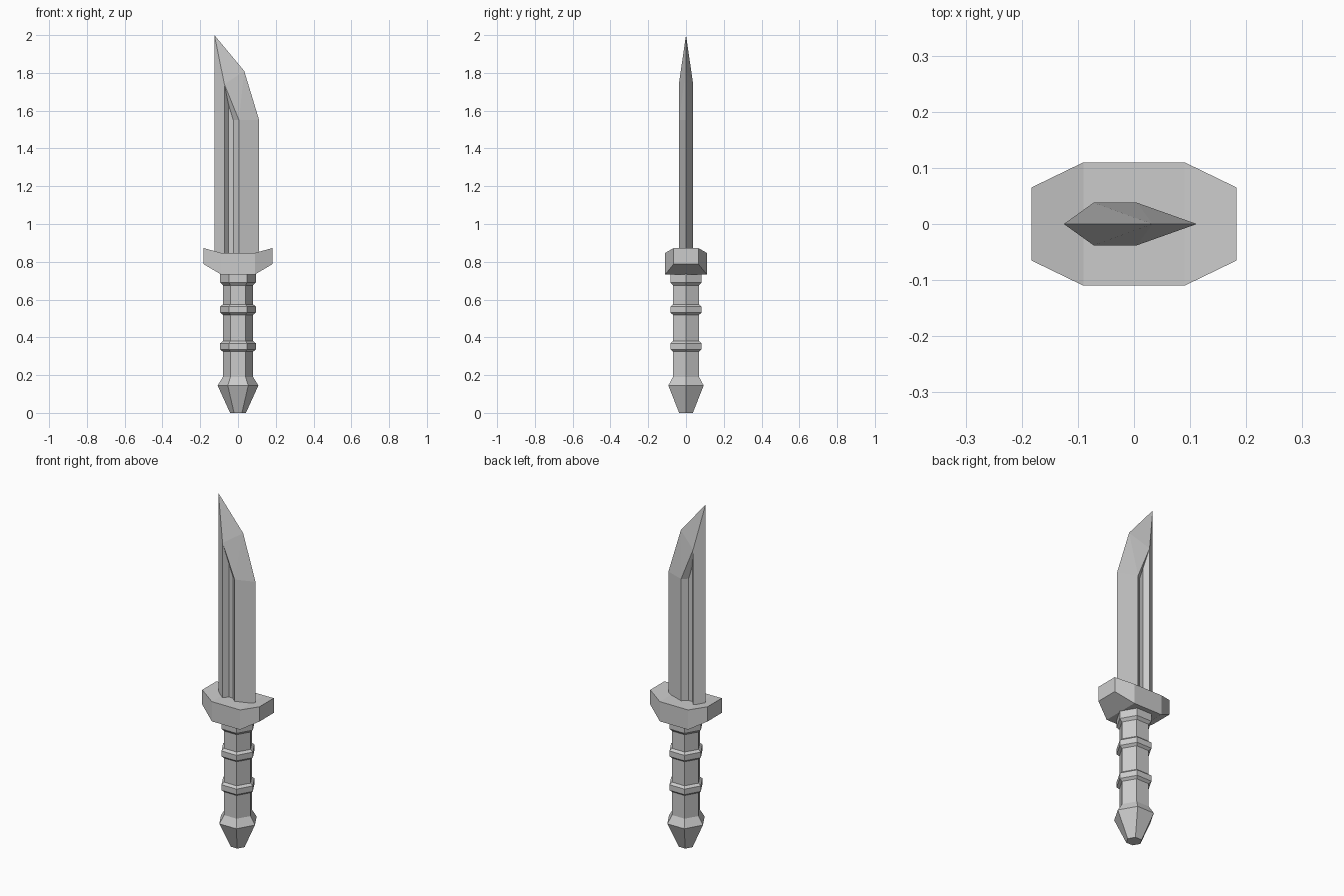
import bpy
import bmesh
from math import cos, sin, pi

if "Cube" in bpy.data.objects:
    bpy.data.objects.remove(bpy.data.objects["Cube"])


def finish(name, bm):
    bmesh.ops.remove_doubles(bm, verts=bm.verts[:], dist=1e-5)
    bmesh.ops.recalc_face_normals(bm, faces=bm.faces[:])
    mesh = bpy.data.meshes.new(name)
    bm.to_mesh(mesh)
    bm.free()
    obj = bpy.data.objects.new(name, mesh)
    bpy.context.collection.objects.link(obj)
    return obj


def loft(name, rings):
    """Join equal-length point rings and cap both ends."""
    bm = bmesh.new()
    loops = [[bm.verts.new(p) for p in ring] for ring in rings]
    n = len(loops[0])
    for a, b in zip(loops, loops[1:]):
        for i in range(n):
            j = (i + 1) % n
            bm.faces.new((a[i], a[j], b[j], b[i]))
    bm.faces.new(loops[0])
    bm.faces.new(loops[-1])
    return finish(name, bm)


# Handle: six-sided grip with pommel, two grip rings and a top collar
GRIP, RING = 0.08, 0.095
profile = [(0.042, 0), (0.108, 0.145), (GRIP, 0.19)]
for z in (0.352, 0.547):
    profile += [(GRIP, z - 0.028), (RING, z - 0.016),
                (RING, z + 0.016), (GRIP, z + 0.028)]
profile += [(GRIP, 0.675), (RING, 0.69), (RING, 0.74)]
loft("handle", [[(r * cos(k * pi / 3), r * sin(k * pi / 3), z) for k in range(6)]
                for r, z in profile])

# Guard: rectangular sections along x, with raised, narrowed ends
sections = [(-0.183, 0.065, 0.788, 0.873), (-0.09, 0.11, 0.733, 0.847),
            (0.09, 0.11, 0.733, 0.847), (0.183, 0.065, 0.788, 0.873)]
loft("guard", [[(x, -w, lo), (x, w, lo), (x, w, hi), (x, -w, hi)]
               for x, w, lo, hi in sections])

# Blade: columns (x, depth, top z) from spine, across the groove, to the edge
columns = [(-0.125, 0, 2.0), (-0.072, 0.038, 1.74), (-0.05, 0.012, 1.63),
           (-0.025, 0.012, 1.55), (0.005, 0.038, 1.55), (0.112, 0, 1.55)]
bm = bmesh.new()
for side in (-1, 1):
    low = [bm.verts.new((x, side * y, 0.835)) for x, y, z in columns]
    top = [bm.verts.new((x, side * y, z)) for x, y, z in columns]
    tip = bm.verts.new((0.033, 0, 1.81))
    for i in range(5):
        bm.faces.new((low[i], low[i + 1], top[i + 1], top[i]))
    s, a, b, c, d, e = top
    for face in ((s, a, tip), (a, d, tip), (d, e, tip), (a, b, c), (a, c, d), low):
        bm.faces.new(face)
finish("blade", bm)
